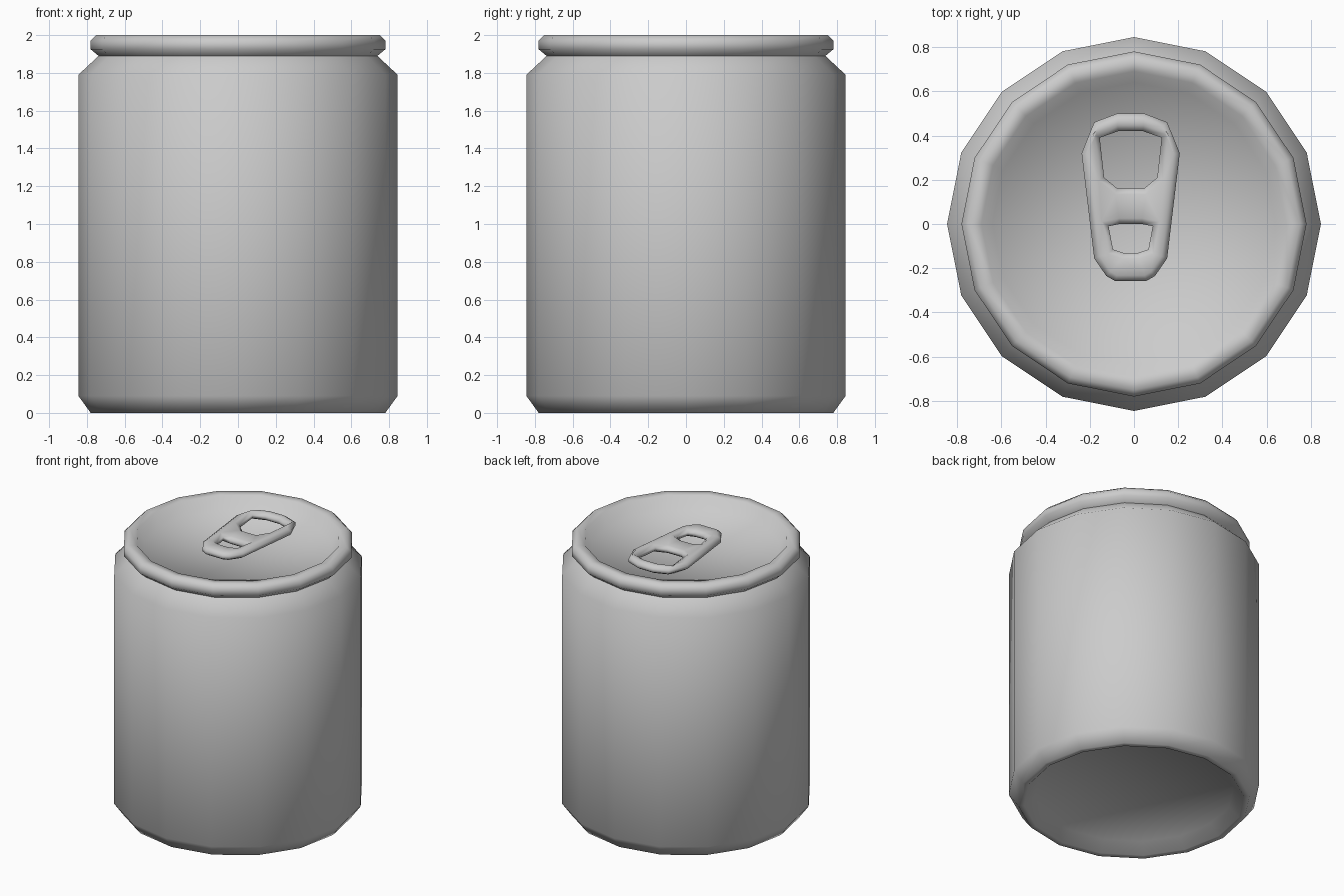
import bpy, bmesh, math
from mathutils import Vector

if "Cube" in bpy.data.objects:
    bpy.data.objects.remove(bpy.data.objects["Cube"])

SIDES = 16


def finish(bm, name, angle):
    bmesh.ops.recalc_face_normals(bm, faces=bm.faces[:])
    mesh = bpy.data.meshes.new(name)
    bm.to_mesh(mesh)
    bm.free()
    obj = bpy.data.objects.new(name, mesh)
    bpy.context.collection.objects.link(obj)
    bpy.ops.object.select_all(action='DESELECT')
    bpy.context.view_layer.objects.active = obj
    obj.select_set(True)
    bpy.ops.object.shade_smooth_by_angle(angle=math.radians(angle))
    return obj


def lathe(name, profile):
    bm = bmesh.new()
    verts = [bm.verts.new((r, 0, z)) for r, z in profile]
    edges = [bm.edges.new(pair) for pair in zip(verts, verts[1:])]
    bmesh.ops.spin(bm, geom=verts + edges, cent=(0, 0, 0), axis=(0, 0, 1),
                   angle=math.tau, steps=SIDES, use_duplicate=False)
    bmesh.ops.remove_doubles(bm, verts=bm.verts[:], dist=0.0005)
    return finish(bm, name, 75)


def mirrored(half, cx):
    # right half runs top to bottom; the left half closes the loop
    return [Vector((cx + x, y)) for x, y in half] + \
           [Vector((cx - x, y)) for x, y in reversed(half)]


def offset_loop(loop, d):
    # mitred offset, positive d moves inwards on a clockwise loop
    out = []
    for i, p in enumerate(loop):
        a = (p - loop[i - 1]).normalized()
        b = (loop[(i + 1) % len(loop)] - p).normalized()
        na, nb = Vector((a.y, -a.x)), Vector((b.y, -b.x))
        m = (na + nb).normalized()
        out.append(p + m * d / max(m.dot(na), 0.6))
    return out


# Can shell: domed base, wall, pinched neck, rolled rim and sunken lid
lathe("can_shell", [
    (0, 0.08), (0.67, 0.07), (0.74, 0), (0.78, 0), (0.845, 0.09),
    (0.845, 1.79), (0.738, 1.89), (0.78, 1.925), (0.78, 1.97), (0.75, 2.0),
    (0.69, 1.995), (0.64, 1.91), (0, 1.89)])

# Pull tab: rounded plate with two holes and a lowered crossbar
outer = [(0.06, 0.5), (0.165, 0.46), (0.222, 0.32), (0.165, -0.155),
         (0.11, -0.235), (0.07, -0.258)]
big_hole = [(0.055, 0.42), (0.14, 0.39), (0.12, 0.21), (0.06, 0.16)]
small_hole = [(0.05, 0.0), (0.1, -0.01), (0.08, -0.115), (0.035, -0.13)]
levels = [(0.026, 1.935), (0.0, 1.952), (0.0, 1.975), (0.026, 1.993)]

bm = bmesh.new()
caps = [[], []]
for half, sign in ((outer, 1), (big_hole, -1), (small_hole, -1)):
    loop = mirrored(half, -0.015)
    rings = []
    for inset, z in levels:
        ring = []
        for base, p in zip(loop, offset_loop(loop, inset * sign)):
            on_bar = -0.005 < base.y < 0.17 and abs(base.x) < 0.1
            ring.append(bm.verts.new((p.x, p.y, z - 0.015 * on_bar)))
        rings.append(ring)
    n = len(loop)
    for lo, hi in zip(rings, rings[1:]):
        for i in range(n):
            j = (i + 1) % n
            bm.faces.new((lo[i], lo[j], hi[j], hi[i]))
    for cap, ring in zip(caps, (rings[0], rings[-1])):
        cap += [bm.edges.get((ring[i], ring[(i + 1) % n])) for i in range(n)]
for cap, normal in zip(caps, ((0, 0, -1), (0, 0, 1))):
    bmesh.ops.triangle_fill(bm, use_beauty=True, use_dissolve=False,
                            edges=cap, normal=normal)
finish(bm, "pull_tab", 70)
